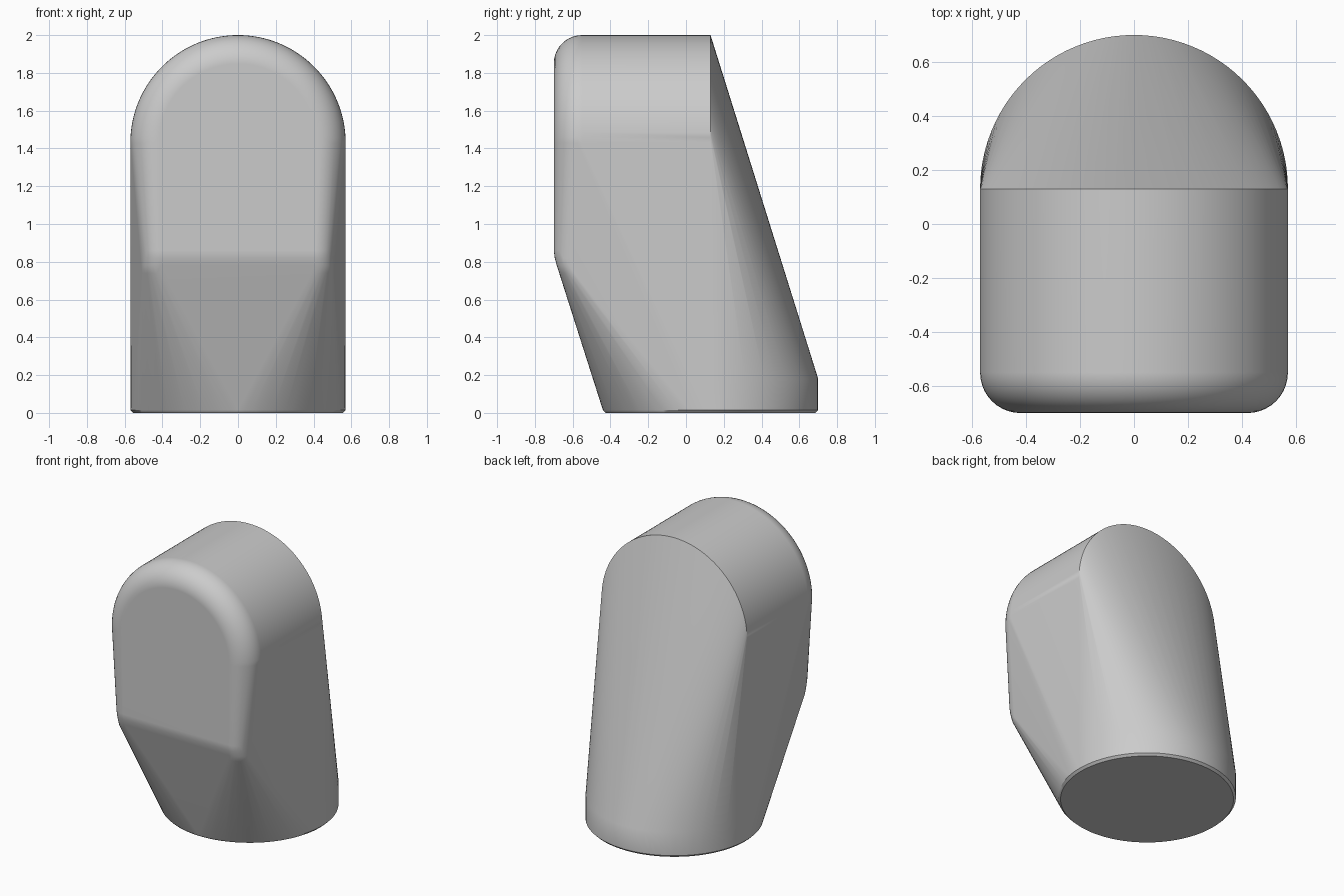
import bpy, bmesh
from math import sin, cos, pi, radians

cube = bpy.data.objects.get("Cube")
if cube:
    bpy.data.objects.remove(cube)

R = 0.57          # radius of the foot and of the arched head
BACK = 0.13       # y of the foot centre and of the head's rear edge
SPRING = 1.43     # height where the arch starts
ROUND = 0.15      # rounding of the head's front edge
FRONT = -0.70

pts = []


def arc(n, a0, a1):
    return [a0 + (a1 - a0) * i / n for i in range(n + 1)]


# round foot with a tiny chamfer underneath
for r, z in ((R - 0.015, 0), (R, 0.015), (R, 0.18)):
    for a in arc(96, 0, 2 * pi)[:-1]:
        pts.append((r * cos(a), BACK + r * sin(a), z))

# arched head: rear edge, then the rounded front edge
rings = [(BACK, R)]
for t in arc(10, 0, pi / 2):
    rings.append((FRONT + ROUND * (1 - sin(t)), R - ROUND * (1 - cos(t))))
for y, r in rings:
    for a in arc(64, 0, pi):
        pts.append((r * cos(a), y, SPRING + r * sin(a)))

# lower front edge, slightly narrower, softly bending into the sloped underside
for z, y in ((0.86, FRONT), (0.82, -0.695), (0.78, -0.684), (0.74, -0.671)):
    for side in (-1, 1):
        for t in arc(8, 0, pi / 2):
            pts.append((side * (0.41 + 0.1 * cos(t)), y + 0.1 * (1 - sin(t)), z))

# skin stretched over all the profiles
bm = bmesh.new()
for p in pts:
    bm.verts.new(p)
hull = bmesh.ops.convex_hull(bm, input=bm.verts[:])
loose = {g for key in ("geom_interior", "geom_unused") for g in hull[key]
         if isinstance(g, bmesh.types.BMVert)}
bmesh.ops.delete(bm, geom=list(loose), context='VERTS')
bmesh.ops.dissolve_limit(bm, angle_limit=radians(0.1), verts=bm.verts[:], edges=bm.edges[:])
bmesh.ops.recalc_face_normals(bm, faces=bm.faces[:])

mesh = bpy.data.meshes.new("angled_body")
bm.to_mesh(mesh)
bm.free()
body = bpy.data.objects.new("angled_body", mesh)
bpy.context.collection.objects.link(body)

# plain grey material
grey = bpy.data.materials.new("light_grey")
grey.use_nodes = True
colour = (0.6, 0.6, 0.6, 1)
grey.diffuse_color = colour
grey.node_tree.nodes["Principled BSDF"].inputs["Base Color"].default_value = colour
mesh.materials.append(grey)

# smooth shading with crisp rear arch and base edges
bpy.ops.object.select_all(action='DESELECT')
body.select_set(True)
bpy.context.view_layer.objects.active = body
bpy.ops.object.shade_smooth_by_angle(angle=radians(30))
weighted = body.modifiers.new("weighted_normals", 'WEIGHTED_NORMAL')
weighted.keep_sharp = True
